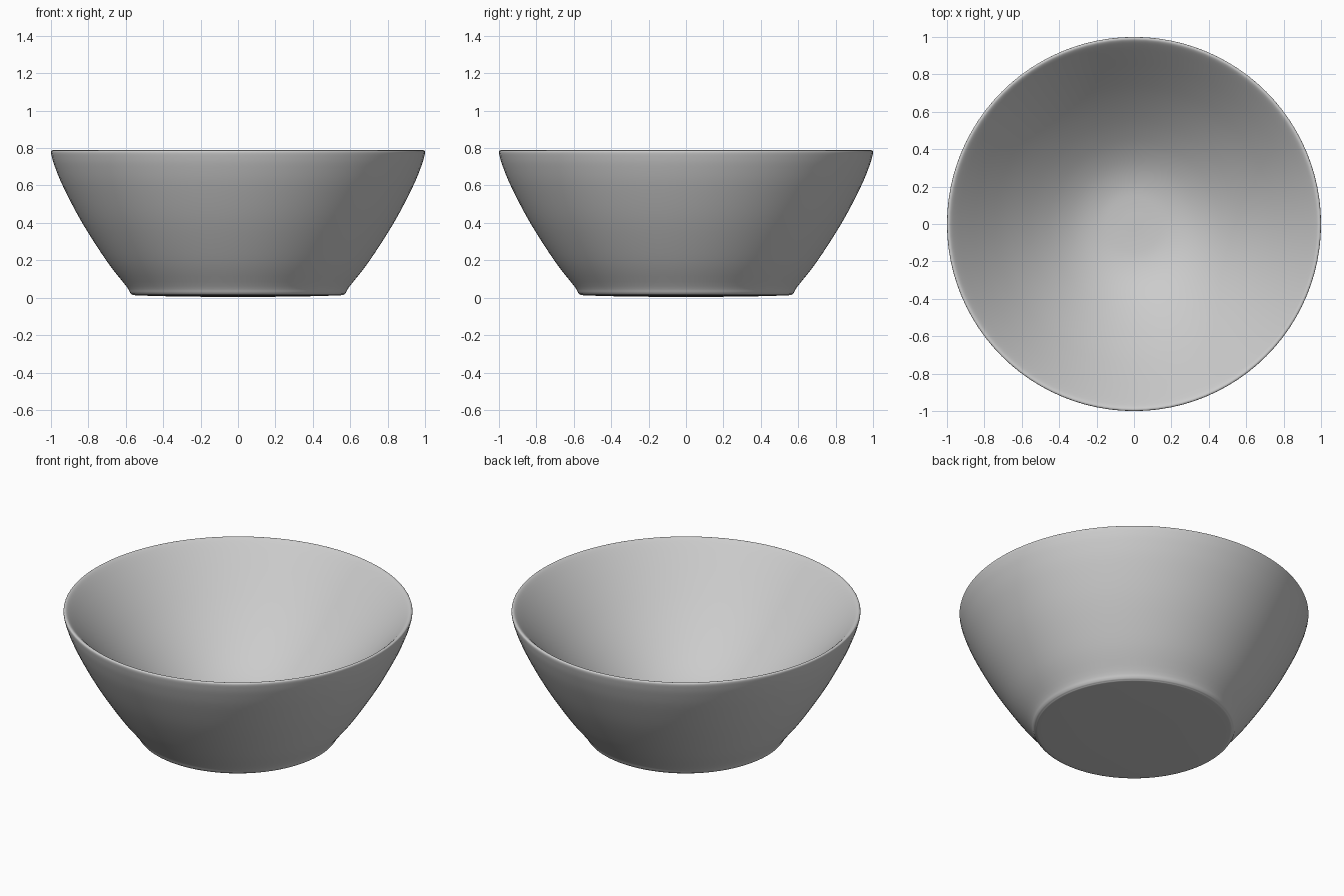
import bpy, bmesh, math
from mathutils import Vector

if "Cube" in bpy.data.objects:
    bpy.data.objects.remove(bpy.data.objects["Cube"])

SEGMENTS = 96


def smooth_path(points, steps=4):
    """Catmull-Rom interpolation through (radius, height) points."""
    p = [Vector(q) for q in points]
    p = [2 * p[0] - p[1]] + p + [2 * p[-1] - p[-2]]
    out = []
    for a, b, c, d in zip(p, p[1:], p[2:], p[3:]):
        for i in range(steps):
            t = i / steps
            out.append(0.5 * (2 * b + (c - a) * t + (2 * a - 5 * b + 4 * c - d) * t * t
                              + (3 * b - a - 3 * c + d) * t ** 3))
    return out + [p[-2]]


def lathe(name, profile):
    bm = bmesh.new()
    rings = []
    for r, z in profile:
        if r < 1e-5:
            rings.append([bm.verts.new((0, 0, z))])
        else:
            rings.append([bm.verts.new((r * math.cos(a), r * math.sin(a), z))
                          for a in (2 * math.pi * k / SEGMENTS for k in range(SEGMENTS))])
    for lo, hi in zip(rings, rings[1:]):
        for k in range(SEGMENTS):
            n = (k + 1) % SEGMENTS
            quad = [lo[k % len(lo)], lo[n % len(lo)], hi[n % len(hi)], hi[k % len(hi)]]
            bm.faces.new(list(dict.fromkeys(quad)))
    bmesh.ops.recalc_face_normals(bm, faces=bm.faces)
    mesh = bpy.data.meshes.new(name)
    bm.to_mesh(mesh)
    bm.free()
    obj = bpy.data.objects.new(name, mesh)
    bpy.context.collection.objects.link(obj)
    mesh.shade_smooth()
    return obj


# Underside and small rounded foot
foot = [(0, 0.004), (0.3, 0.006), (0.53, 0.012), (0.565, 0.017), (0.578, 0.028)]
# Flaring outer wall
outer = [(0.598, 0.062), (0.698, 0.19), (0.833, 0.40), (0.933, 0.59), (0.979, 0.70)]
# Narrow rounded lip
lip = [(0.996, 0.755), (1.0, 0.78), (0.993, 0.788), (0.98, 0.784)]
# Inner wall, less steep than the outside, curving into a thick floor
inner = [(0.955, 0.76), (0.9, 0.70), (0.8, 0.59), (0.7, 0.485), (0.6, 0.39), (0.5, 0.305),
         (0.4, 0.233), (0.3, 0.18), (0.2, 0.15), (0.1, 0.141), (0, 0.14)]

lathe("bowl", smooth_path(foot + outer + lip + inner))
